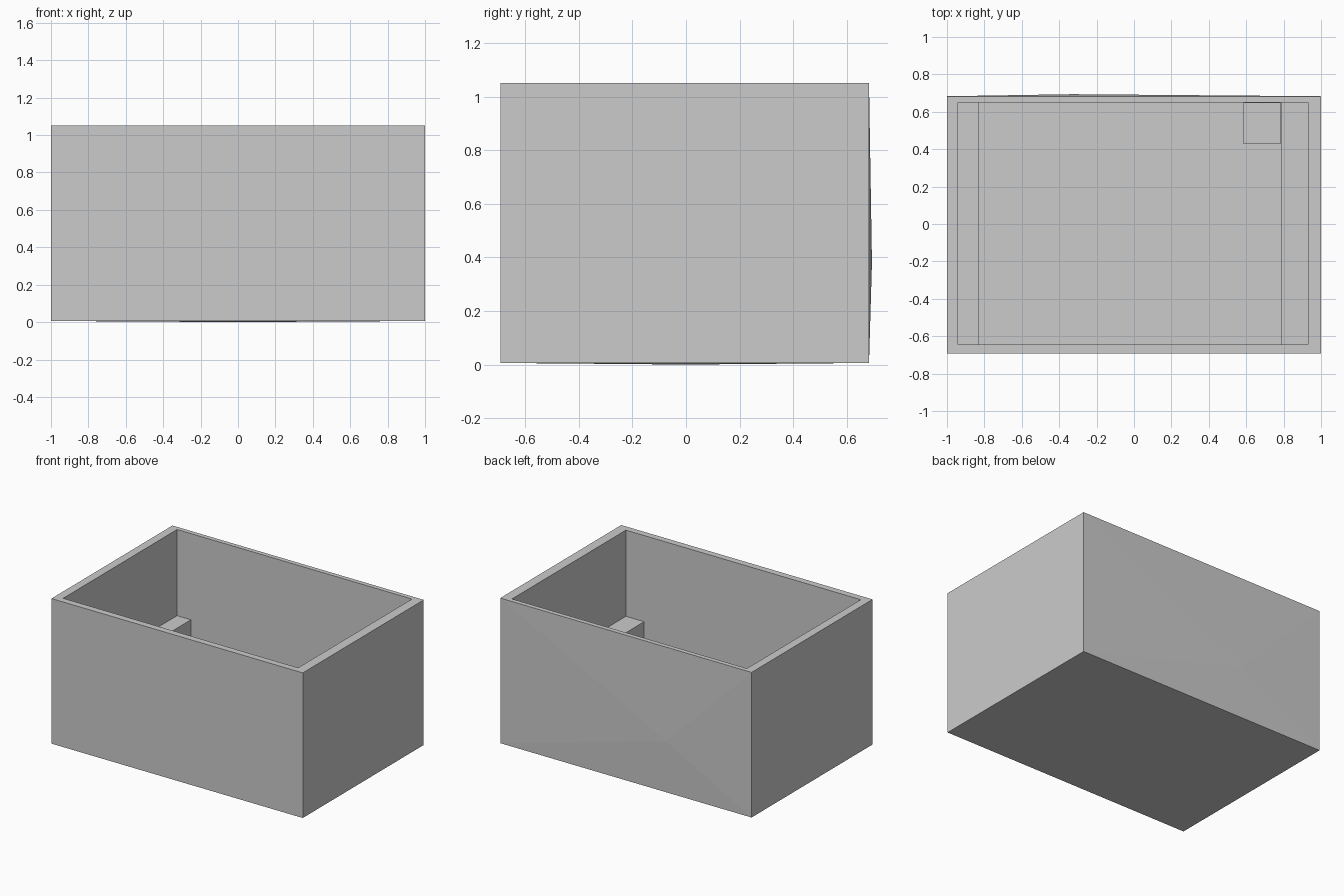
import bpy, bmesh

if "Cube" in bpy.data.objects:
    bpy.data.objects.remove(bpy.data.objects["Cube"])


def make_object(name, bm):
    bmesh.ops.recalc_face_normals(bm, faces=bm.faces)
    mesh = bpy.data.meshes.new(name)
    bm.to_mesh(mesh)
    bm.free()
    obj = bpy.data.objects.new(name, mesh)
    bpy.context.collection.objects.link(obj)
    return obj


def prism(name, profile, y0, y1):
    """Extrude an x-z outline from y0 to y1."""
    bm = bmesh.new()
    face = bm.faces.new([bm.verts.new((x, y0, z)) for x, z in profile])
    ext = bmesh.ops.extrude_face_region(bm, geom=[face])
    moved = [g for g in ext["geom"] if isinstance(g, bmesh.types.BMVert)]
    bmesh.ops.translate(bm, vec=(0, y1 - y0, 0), verts=moved)
    return make_object(name, bm)


def cut(target, cutter):
    cutter.hide_render = True
    mod = target.modifiers.new("cut", "BOOLEAN")
    mod.operation = "DIFFERENCE"
    mod.solver = "EXACT"
    mod.object = cutter
    bpy.context.view_layer.objects.active = target
    bpy.ops.object.modifier_apply(modifier=mod.name)
    bpy.data.objects.remove(cutter, do_unlink=True)


TOP, LEDGE, FLOOR, SUMP = 1.05, 0.43, 0.10, 0.03

# Outer block of the basin
basin = prism("basin", [(-1, 0.006), (1, 0.006), (1, TOP), (-1, TOP)], -0.692, 0.683)

# Slight bulge on the back wall and under the base
bm = bmesh.new()
bm.from_mesh(basin.data)
bm.normal_update()
back = [f for f in bm.faces if f.normal.y > 0.9]
base = [f for f in bm.faces if f.normal.z < -0.9]
bmesh.ops.poke(bm, faces=back)["verts"][0].co = (-0.33, 0.694, 0.38)
bmesh.ops.poke(bm, faces=base)["verts"][0].co = (0, 0, 0)
bm.to_mesh(basin.data)
bm.free()

# Cavity with a bench ledge at each end
cut(basin, prism("cavity_cutter", [
    (-0.94, TOP + 0.1), (-0.94, LEDGE), (-0.83, LEDGE), (-0.83, FLOOR),
    (0.785, FLOOR), (0.785, LEDGE), (0.93, LEDGE), (0.93, TOP + 0.1)], -0.645, 0.65))

# Small sump in the back right corner of the floor
cut(basin, prism("sump_cutter", [
    (0.585, SUMP), (0.783, SUMP), (0.783, 0.2), (0.585, 0.2)], 0.43, 0.648))
